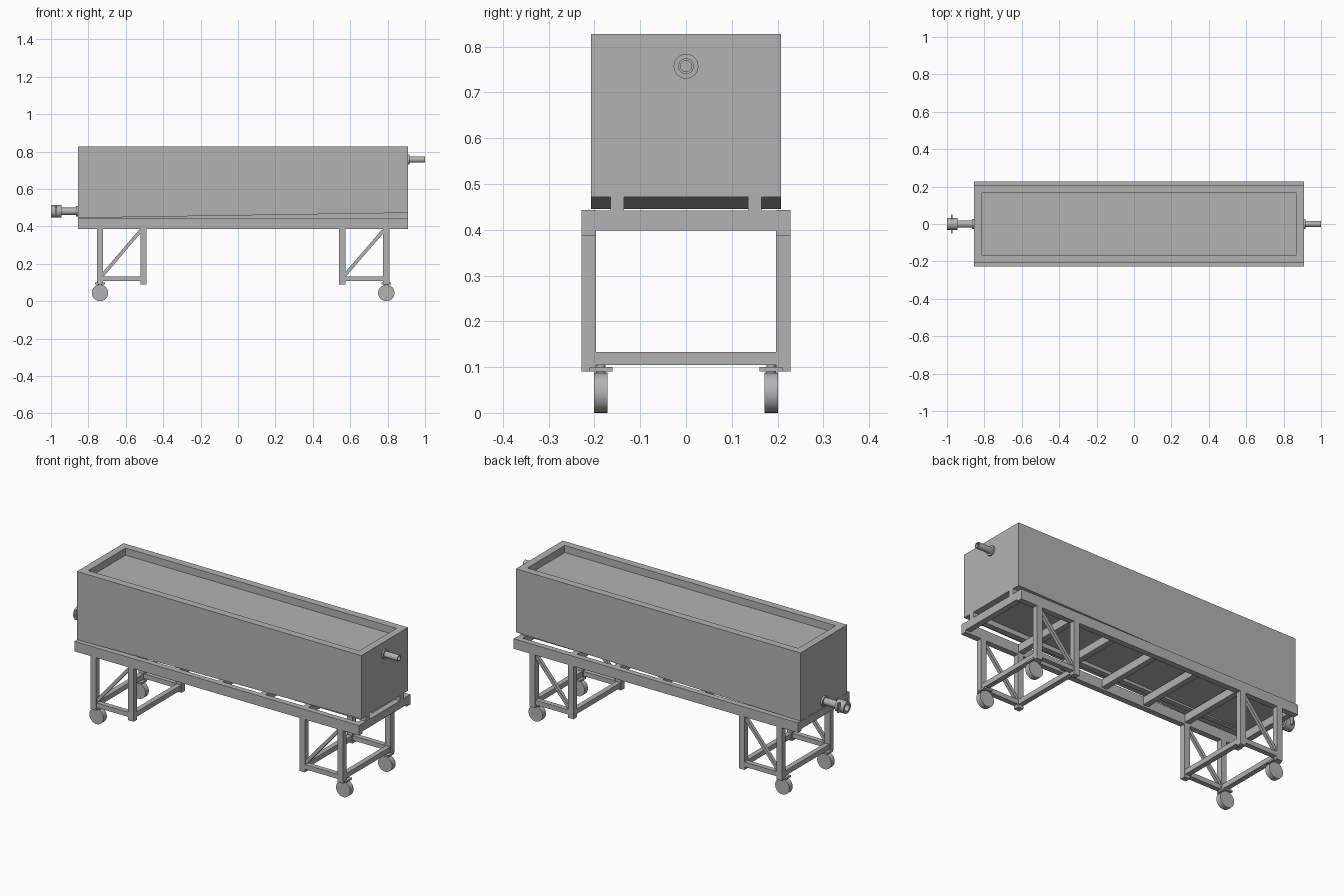
import bpy, bmesh, math
from mathutils import Vector, Matrix

if "Cube" in bpy.data.objects:
    bpy.data.objects.remove(bpy.data.objects["Cube"], do_unlink=True)

grey = bpy.data.materials.new("plain_grey")
grey.use_nodes = True
GREY = (0.45, 0.45, 0.45, 1)
grey.diffuse_color = GREY
grey.node_tree.nodes["Principled BSDF"].inputs["Base Color"].default_value = GREY


def finish(name, bm, smooth=False):
    bmesh.ops.recalc_face_normals(bm, faces=bm.faces[:])
    mesh = bpy.data.meshes.new(name)
    bm.to_mesh(mesh)
    bm.free()
    mesh.materials.append(grey)
    obj = bpy.data.objects.new(name, mesh)
    bpy.context.collection.objects.link(obj)
    if smooth:
        bpy.ops.object.select_all(action='DESELECT')
        obj.select_set(True)
        bpy.context.view_layer.objects.active = obj
        bpy.ops.object.shade_smooth_by_angle(angle=math.radians(35))
    return obj


def add_box(bm, x, y, z):
    size = Matrix.Diagonal((x[1] - x[0], y[1] - y[0], z[1] - z[0], 1))
    centre = Vector((sum(x), sum(y), sum(z))) / 2
    return bmesh.ops.create_cube(bm, size=1, matrix=Matrix.Translation(centre) @ size)["verts"]


def box(name, x, y, z):
    bm = bmesh.new()
    add_box(bm, x, y, z)
    return finish(name, bm)


def lathe(name, profile, centre, axis='X', steps=32):
    """Revolve (distance, radius) points around an axis; a closed loop makes a tube."""
    bm = bmesh.new()
    verts = [bm.verts.new((a, 0, r)) for a, r in profile]
    edges = [bm.edges.new((verts[i - 1], v)) for i, v in enumerate(verts)]
    bmesh.ops.spin(bm, geom=verts + edges, cent=(0, 0, 0), axis=(1, 0, 0),
                   angle=2 * math.pi, steps=steps)
    bmesh.ops.remove_doubles(bm, verts=bm.verts[:], dist=0.0002)
    turn = {'X': Matrix(), 'Y': Matrix.Rotation(math.pi / 2, 4, 'Z'),
            'Z': Matrix.Rotation(-math.pi / 2, 4, 'Y')}[axis]
    bmesh.ops.transform(bm, matrix=Matrix.Translation(centre) @ turn, verts=bm.verts[:])
    return finish(name, bm, True)


def rod(name, start, end, width):
    """Square bar between two points in the xz plane."""
    start, end = Vector(start), Vector(end)
    along = end - start
    bm = bmesh.new()
    add_box(bm, (0, along.length), (-width / 2, width / 2), (-width / 2, width / 2))
    tilt = Matrix.Rotation(-math.atan2(along.z, along.x), 4, 'Y')
    bmesh.ops.transform(bm, matrix=Matrix.Translation(start) @ tilt, verts=bm.verts[:])
    return finish(name, bm)


def span(a, b, side):
    return tuple(sorted((a * side, b * side)))


X0, X1 = -0.855, 0.91
LOW, HIGH, TOP = 0.445, 0.472, 0.827
RAIL_TOP, RAIL_BASE = 0.443, 0.387
INNER, OUTER = 0.196, 0.228

# Tank with a sloping underside and a shallow recess in the lid
bm = bmesh.new()
for v in add_box(bm, (X0, X1), (-0.207, 0.207), (LOW, TOP)):
    if v.co.z < 0.6 and v.co.x > 0:
        v.co.z = HIGH
bm.faces.ensure_lookup_table()
lid = max(bm.faces, key=lambda f: f.calc_center_median().z)
bmesh.ops.inset_region(bm, faces=[lid], thickness=0.059)
floor = bmesh.ops.extrude_face_region(bm, geom=[lid])["geom"]
bmesh.ops.delete(bm, geom=[lid], context='FACES')
bmesh.ops.translate(bm, vec=(0, 0, -0.04),
                    verts=[g for g in floor if isinstance(g, bmesh.types.BMVert)])
finish("tank", bm)

# Base frame
for side, label in ((1, "left"), (-1, "right")):
    box(f"{'back' if side > 0 else 'front'}_rail", (X0, X1), span(INNER, OUTER, side),
        (RAIL_BASE, RAIL_TOP))
    # Tapered runner that carries the sloping tank
    bm = bmesh.new()
    for v in add_box(bm, (X0, X1), span(0.135, 0.165, side), (RAIL_TOP - 0.002, LOW)):
        if v.co.z > RAIL_TOP and v.co.x > 0:
            v.co.z = HIGH
    finish("tapered_runner", bm)

for x in (X0 + 0.016, -0.505, -0.24, 0.025, 0.29, 0.557, X1 - 0.016):
    box("cross_beam", (x - 0.016, x + 0.016), (-INNER, INNER), (0.398, RAIL_TOP - 0.001))

# Leg stands: each has four legs, a lower ring and two diagonals
for leg_a, leg_b, wheel_x in ((-0.738, -0.505, -0.738), (0.557, 0.793, 0.793)):
    for x in (leg_a, leg_b):
        box("lower_cross_bar", (x - 0.014, x + 0.014), (-INNER, INNER), (0.105, 0.133))
    for side in (-1, 1):
        for x in (leg_a, leg_b):
            box("leg", (x - 0.017, x + 0.017), span(INNER, OUTER, side), (0.09, RAIL_BASE))
        mid = side * (INNER + OUTER) / 2
        box("lower_side_bar", (leg_a + 0.017, leg_b - 0.017),
            span(INNER + 0.002, OUTER - 0.002, side), (0.107, 0.133))
        rod("diagonal_brace", (leg_a + 0.015, mid, 0.14), (leg_b - 0.015, mid, 0.378), 0.018)

        # Caster
        y = side * 0.186
        box("caster_plate", (wheel_x - 0.026, wheel_x + 0.026), (y - 0.025, y + 0.025), (0.09, 0.1))
        lathe("caster_stem", [(0.07, 0), (0.07, 0.01), (0.113, 0.01), (0.113, 0)],
              (wheel_x, y, 0), 'Z', 16)
        lathe("caster_wheel", [(-0.015, 0), (-0.015, 0.044), (0.015, 0.044), (0.015, 0)],
              (wheel_x, y, 0.044), 'Y')

# Upper inlet pipe
lathe("inlet_pipe", [(0.905, 0.027), (0.918, 0.027), (0.918, 0.017), (1.0, 0.017),
                     (1.0, 0.012), (0.905, 0.012)], (0, 0, 0.757))

# Lower outlet pipe with a coupling and its locking ears
lathe("outlet_pipe", [(-0.85, 0.028), (-0.866, 0.028), (-0.866, 0.02), (-0.945, 0.02),
                      (-0.945, 0.033), (-1.0, 0.033), (-1.0, 0.02), (-0.96, 0.02),
                      (-0.96, 0), (-0.85, 0)], (0, 0, 0.48))
for side in (-1, 1):
    box("coupling_ear", (-0.979, -0.971), span(0.028, 0.05, side), (0.462, 0.515))
